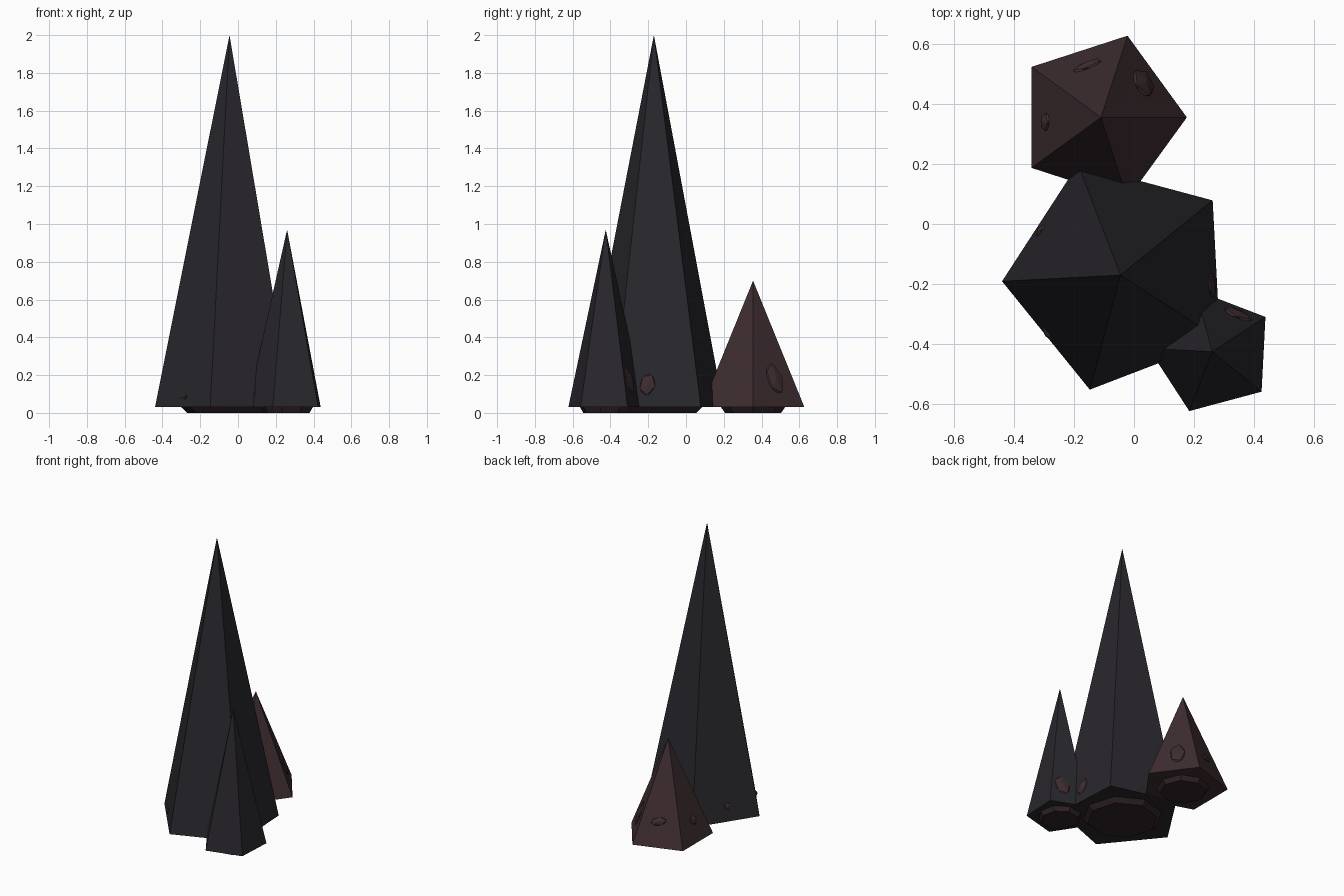
import bpy, math
from mathutils import Vector, Matrix

if "Cube" in bpy.data.objects:
    bpy.data.objects.remove(bpy.data.objects["Cube"])

def material(name, rgb):
    m = bpy.data.materials.new(name)
    m.diffuse_color = (*rgb, 1)
    m.use_nodes = True
    m.node_tree.nodes["Principled BSDF"].inputs["Base Color"].default_value = m.diffuse_color
    return m

DARK = material("dark_rock", (0.022, 0.020, 0.025))
RED = material("red_rock", (0.048, 0.026, 0.030))
DEEP = material("deep_red_rock", (0.030, 0.017, 0.020))
BASE = 0.03

def finish(name, mat):
    ob = bpy.context.object
    ob.name = name
    ob.data.materials.append(mat)
    return ob

def cone(name, sides, r1, r2, x, y, z0, z1, angle, mat):
    # bottom radius r1, top radius r2; first corner at the given angle
    bpy.ops.mesh.primitive_cone_add(vertices=sides, radius1=r1, radius2=r2, depth=z1 - z0,
                                    location=(x, y, (z0 + z1) / 2))
    ob = finish(name, mat)
    v = min(ob.data.vertices, key=lambda v: v.co.z).co
    turn = math.radians(angle) - math.atan2(v.y, v.x)
    ob.data.transform(Matrix.Rotation(turn, 4, 'Z'))

# Spikes: name, centre, radius, height, corner angle, foot radius, material
spikes = {
    "tall": (-0.045, -0.17, 0.395, 2.0, 39, 0.25, DARK),
    "small": (0.26, -0.425, 0.212, 0.97, 33, 0.135, DARK),
    "red": (-0.11, 0.355, 0.286, 0.70, 0, 0.165, RED),
}
for name, (x, y, r, top, ang, foot, mat) in spikes.items():
    cone(name + "_spike", 5, r, 0, x, y, BASE, top, ang, mat)
    cone(name + "_foot", 8, foot * 0.9, foot * 1.05, x, y, 0, BASE + 0.005, ang, DEEP)

def chip(spike, face_angle, side, z, width, height, thick, tilt):
    # flattened rock lying on a spike face; side = offset along the face
    x, y, r, top = spikes[spike][:4]
    a = math.radians(face_angle)
    apothem = r * math.cos(math.pi / 5)
    d = apothem * (top - z) / (top - BASE)
    out = Vector((math.cos(a), math.sin(a), 0))
    along = Vector((-math.sin(a), math.cos(a), 0))
    normal = (out * (top - BASE) + Vector((0, 0, apothem))).normalized()
    up = normal.cross(along)
    pos = Vector((x, y, z)) + out * d + along * side
    frame = Matrix((along, up, normal)).transposed().to_4x4()
    bpy.ops.mesh.primitive_ico_sphere_add(subdivisions=1, radius=1)
    ob = finish(spike + "_chip", RED)
    ob.matrix_world = (Matrix.Translation(pos) @ frame @ Matrix.Rotation(math.radians(tilt), 4, 'Z')
                       @ Matrix.Diagonal((width / 2, height / 2, thick, 1)))

# Rock chips stuck to the faces
chip("red", 36, 0.01, 0.18, 0.11, 0.19, 0.018, 8)
chip("red", 108, -0.01, 0.19, 0.12, 0.06, 0.015, 15)
chip("red", 180, 0.015, 0.17, 0.07, 0.08, 0.015, 10)
chip("tall", 3, -0.05, 0.15, 0.09, 0.13, 0.013, -15)
chip("tall", 147, 0.02, 0.13, 0.05, 0.06, 0.012, 20)
chip("tall", 219, 0.0, 0.085, 0.06, 0.03, 0.012, 0)
chip("tall", 291, 0.035, 0.10, 0.04, 0.07, 0.012, 10)
chip("small", 69, -0.035, 0.17, 0.11, 0.16, 0.014, 15)
